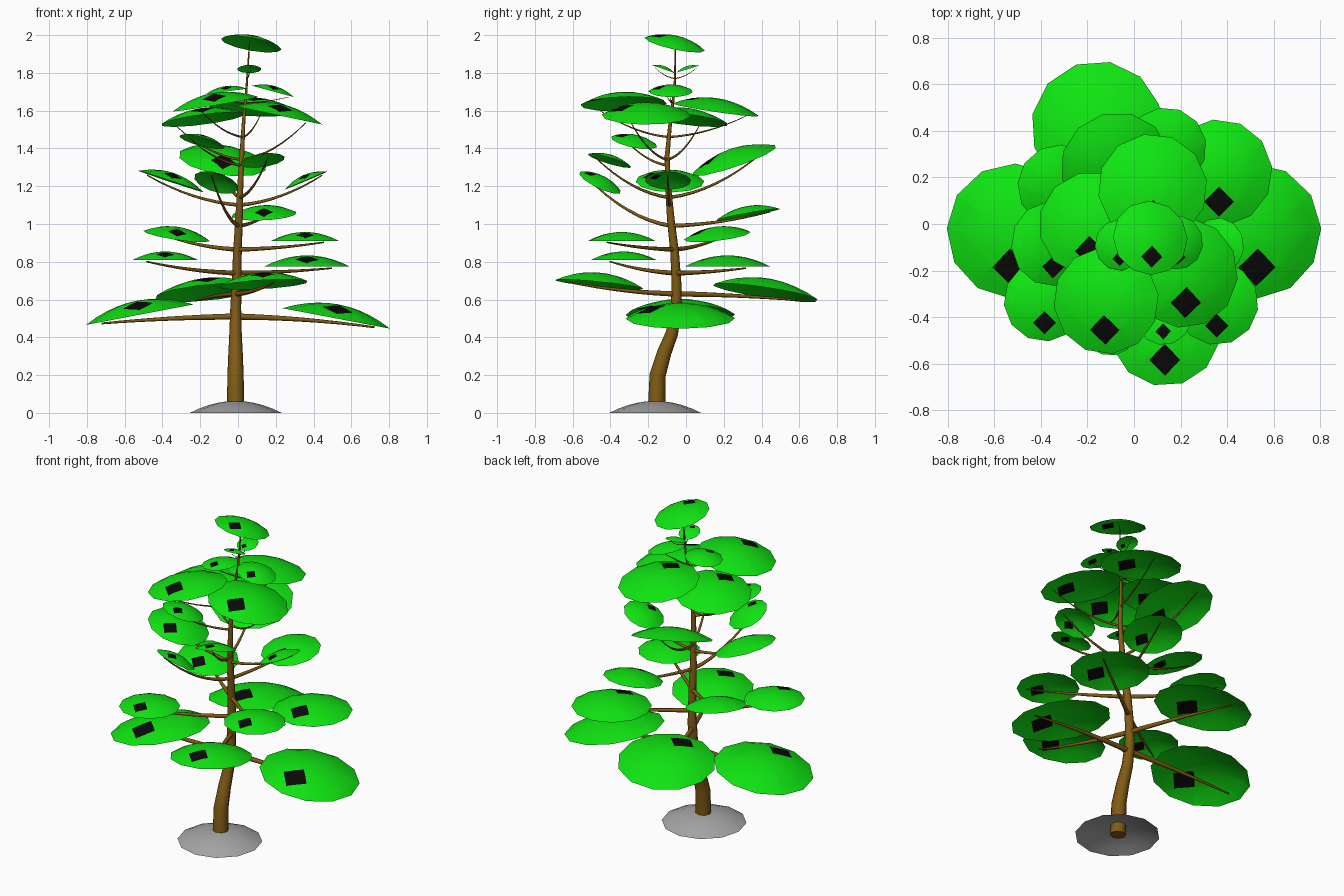
import bpy, bmesh, math
from mathutils import Vector

if "Cube" in bpy.data.objects:
    bpy.data.objects.remove(bpy.data.objects["Cube"])


def material(name, rgb):
    m = bpy.data.materials.new(name)
    m.diffuse_color = (*rgb, 1)
    m.use_nodes = True
    m.node_tree.nodes["Principled BSDF"].inputs["Base Color"].default_value = m.diffuse_color
    return m


GREEN = material("leaf_green", (0.005, 0.78, 0.006))
BLACK = material("patch_black", (0.003, 0.003, 0.003))
BROWN = material("bark_brown", (0.22, 0.105, 0.007))
GREY = material("mound_grey", (0.38, 0.38, 0.38))


# Open shallow 12-sided cap, tilted by slopes sx, sy, with a diamond patch
def dome(name, centre, r, sx=0, sy=0, spin=0.0, mats=(GREEN, BLACK), patch=True):
    bm = bmesh.new()
    n, rings, h = 12, 5, 0.26 * r
    top = bm.verts.new((0, 0, h))
    prev = None
    for k in range(1, rings + 1):
        q = k / rings
        ring = [bm.verts.new((r * q * math.cos(spin + math.tau * i / n),
                              r * q * math.sin(spin + math.tau * i / n),
                              h * (1 - q * q))) for i in range(n)]
        for i in range(n):
            j = (i + 1) % n
            if prev:
                bm.faces.new((prev[i], ring[i], ring[j], prev[j]))
            else:
                bm.faces.new((top, ring[i], ring[j]))
        prev = ring
    if patch:
        # cut the diamond outline into the cap, then paint the faces inside it
        py, half = -0.54 * r, 0.28 * r
        for a in (1, -1):
            for b in (1, -1):
                bmesh.ops.bisect_plane(
                    bm, geom=bm.verts[:] + bm.edges[:] + bm.faces[:], dist=1e-5,
                    plane_co=(a * half, py, 0), plane_no=(a, b, 0))
        for f in bm.faces:
            c = f.calc_center_median()
            if abs(c.x) + abs(c.y - py) < half:
                f.material_index = 1
    for f in bm.faces:
        f.smooth = True
    me = bpy.data.meshes.new(name)
    bm.to_mesh(me)
    bm.free()
    for m in mats:
        me.materials.append(m)
    ob = bpy.data.objects.new(name, me)
    ob.location = centre
    ob.rotation_mode = 'QUATERNION'
    ob.rotation_quaternion = Vector((0, 0, 1)).rotation_difference(Vector((-sx, -sy, 1)))
    bpy.context.collection.objects.link(ob)


# Tapered 8-sided tubes, each path a list of (point, radius)
def tubes(name, paths):
    cu = bpy.data.curves.new(name, 'CURVE')
    cu.dimensions = '3D'
    cu.bevel_depth = 1.0
    cu.bevel_resolution = 2
    cu.use_fill_caps = True
    for path in paths:
        sp = cu.splines.new('POLY')
        sp.points.add(len(path) - 1)
        for p, (co, rad) in zip(sp.points, path):
            p.co = (*co, 1)
            p.radius = rad
    ob = bpy.data.objects.new(name, cu)
    bpy.context.collection.objects.link(ob)
    cu.materials.append(BROWN)
    bpy.ops.object.select_all(action='DESELECT')
    ob.select_set(True)
    bpy.context.view_layer.objects.active = ob
    bpy.ops.object.convert(target='MESH')
    bpy.ops.object.shade_smooth_by_angle(angle=math.radians(60))


# Trunk: x, y, z, radius
TRUNK = [(-.013, -.157, 0, .046), (-.013, -.15, .2, .043), (-.013, -.115, .32, .038),
         (-.013, -.075, .42, .033), (-.012, -.052, .55, .029), (-.008, -.05, .68, .026),
         (-.003, -.06, .85, .023), (.005, -.08, 1.02, .02), (.012, -.095, 1.2, .016),
         (.02, -.1, 1.36, .013), (.03, -.082, 1.55, .009), (.045, -.06, 1.72, .006),
         (.062, -.055, 1.97, .003)]
tubes("trunk", [[(p[:3], p[3]) for p in TRUNK]])


def trunk_at(z):
    for a, b in zip(TRUNK, TRUNK[1:]):
        if a[2] <= z <= b[2]:
            t = (z - a[2]) / (b[2] - a[2])
            v = [p + (q - p) * t for p, q in zip(a, b)]
            return Vector(v[:3]), v[3]


# Root mound and crown pad
dome("ground_mound", (-.012, -.163, 0), .243, mats=(GREY,), patch=False)
dome("crown_leaf_pad", (.07, -.06, 1.952), .163, -.18, -.22)

branches = []


# A pair of leaf pads (x, y, z, radius, slope x, slope y) on branches from one trunk height
def tier(name, z0, *pads):
    start, rad = trunk_at(z0)
    for i, (x, y, z, r, sx, sy) in enumerate(pads):
        dome(f"{name}_leaf_pad_{i + 1}", (x, y, z), r, sx, sy, math.atan2(y + .05, x))
        # branch curving out from the trunk to beneath the pad
        out = Vector((x - start.x, y - start.y, 0)).normalized() * r * .7
        end = Vector((x + out.x, y + out.y, z + sx * out.x + sy * out.y - .008))
        mid = start.lerp(end, .5)
        mid.z = z0 + .12 * (end.z - z0)
        path = []
        for k in range(9):
            t = k / 8
            co = start * (1 - t) ** 2 + mid * 2 * t * (1 - t) + end * t * t
            path.append((co, rad * .55 * (1 - .7 * t)))
        branches.append(path)


tier("tip", 1.77, (.06, -.12, 1.82, .064, 0, -.35), (.06, .01, 1.82, .064, 0, .3))
tier("upper", 1.64, (-.06, -.09, 1.702, .11, .13, 0), (.185, -.08, 1.702, .116, -.27, 0))
tier("canopy_top", 1.46, (-.12, -.33, 1.635, .23, .17, .03),
     (.08, .155, 1.605, .236, -.05, -.15))
tier("canopy", 1.34, (.215, -.21, 1.575, .237, -.21, 0), (-.185, 0, 1.553, .226, .13, -.12))
tier("front_left", 1.31, (-.19, -.275, 1.435, .125, -.26, -.2))
tier("middle_top", 1.14, (-.08, .255, 1.335, .238, -.15, .34),
     (.13, -.405, 1.335, .12, .15, -.3))
tier("middle_side", 1.1, (-.355, -.085, 1.225, .182, -.33, -.02),
     (.36, -.095, 1.23, .122, .42, -.02))
tier("middle", .99, (-.115, -.455, 1.22, .122, -.3, -.48), (.138, .33, 1.05, .174, .05, .18))
tier("lower_top", .865, (-.325, .165, .937, .178, -.15, .12), (.355, -.34, .911, .18, 0, 0))
tier("lower_middle", .74, (-.385, -.33, .809, .175, 0, 0), (.365, .22, .774, .23, 0, 0))
tier("lower", .63, (-.16, .42, .637, .284, .1, -.15), (.135, -.46, .68, .238, .06, -.1))
tier("bottom", .51, (-.52, -.03, .52, .29, .19, 0), (.52, -.03, .5, .29, -.19, 0))
tubes("branches", branches)
